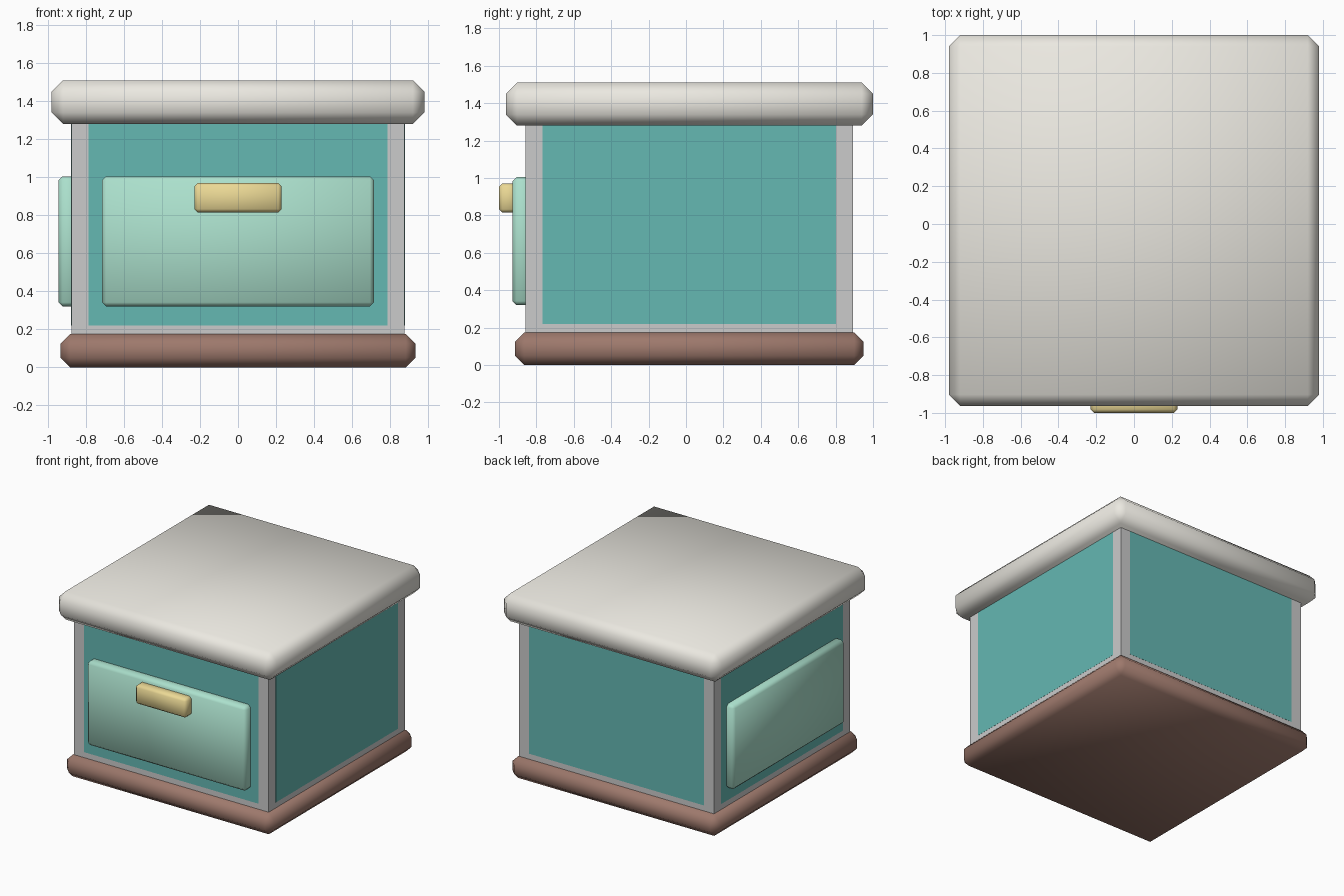
import bpy, bmesh
from mathutils import Vector

if "Cube" in bpy.data.objects:
    bpy.data.objects.remove(bpy.data.objects["Cube"])


def material(name, rgb):
    m = bpy.data.materials.new(name)
    m.diffuse_color = (*rgb, 1)
    m.use_nodes = True
    m.node_tree.nodes["Principled BSDF"].inputs["Base Color"].default_value = m.diffuse_color
    return m


CREAM = material("cream", (0.83, 0.81, 0.75))
BROWN = material("brown", (0.34, 0.19, 0.15))
MINT = material("mint", (0.41, 0.75, 0.61))
YELLOW = material("yellow", (0.83, 0.69, 0.30))
TEAL = material("teal", (0.13, 0.48, 0.45))


def box(name, lo, hi, mat=None, bevel=0.0):
    """Box between two corners, with optional soft-shaded chamfered edges."""
    lo, hi = Vector(lo), Vector(hi)
    bm = bmesh.new()
    bmesh.ops.create_cube(bm, size=1)
    bmesh.ops.scale(bm, vec=hi - lo, verts=bm.verts)
    bmesh.ops.translate(bm, vec=(lo + hi) / 2, verts=bm.verts)
    if bevel:
        bmesh.ops.bevel(bm, geom=bm.edges[:], offset=bevel, segments=1,
                        profile=0.5, affect='EDGES')
        for f in bm.faces:
            f.smooth = True
    bmesh.ops.recalc_face_normals(bm, faces=bm.faces)
    me = bpy.data.meshes.new(name)
    bm.to_mesh(me)
    bm.free()
    ob = bpy.data.objects.new(name, me)
    bpy.context.collection.objects.link(ob)
    if mat:
        me.materials.append(mat)
    return ob


# Body extents
X = 0.877
Y0, Y1 = -0.858, 0.893
YC = (Y0 + Y1) / 2

# Main stack: plinth, body, top slab
box("base", (-0.933, -0.915, 0), (0.933, 0.949, 0.175), BROWN, 0.05)
box("body", (-X, Y0, 0.03), (X, Y1, 1.40))
box("top_slab", (-0.98, -0.963, 1.28), (0.98, 1.0, 1.51), CREAM, 0.06)

# Thin teal inlays, practically flush with the four walls
IN, T, D = 0.09, 0.001, 0.02
ZA, ZB = 0.22, 1.30
for name, y in (("front", Y0), ("back", Y1)):
    out = -1 if y < 0 else 1
    ya, yb = sorted((y + out * T, y - out * D))
    box(name + "_inlay", (-X + IN, ya, ZA), (X - IN, yb, ZB), TEAL)
for name, out in (("left", -1), ("right", 1)):
    xa, xb = sorted((out * (X + T), out * (X - D)))
    box(name + "_inlay", (xa, Y0 + IN, ZA), (xb, Y1 - IN, ZB), TEAL)

# Raised panels on the front and left, handle on the front one
H = 0.716
box("front_drawer", (-H, -0.928, 0.32), (H, Y0 + 0.04, 1.005), MINT, 0.022)
box("left_panel", (-0.945, YC - H, 0.32), (-X + 0.04, YC + H, 1.005), MINT, 0.022)
box("drawer_handle", (-0.23, -1.0, 0.815), (0.23, -0.90, 0.97), YELLOW, 0.018)
